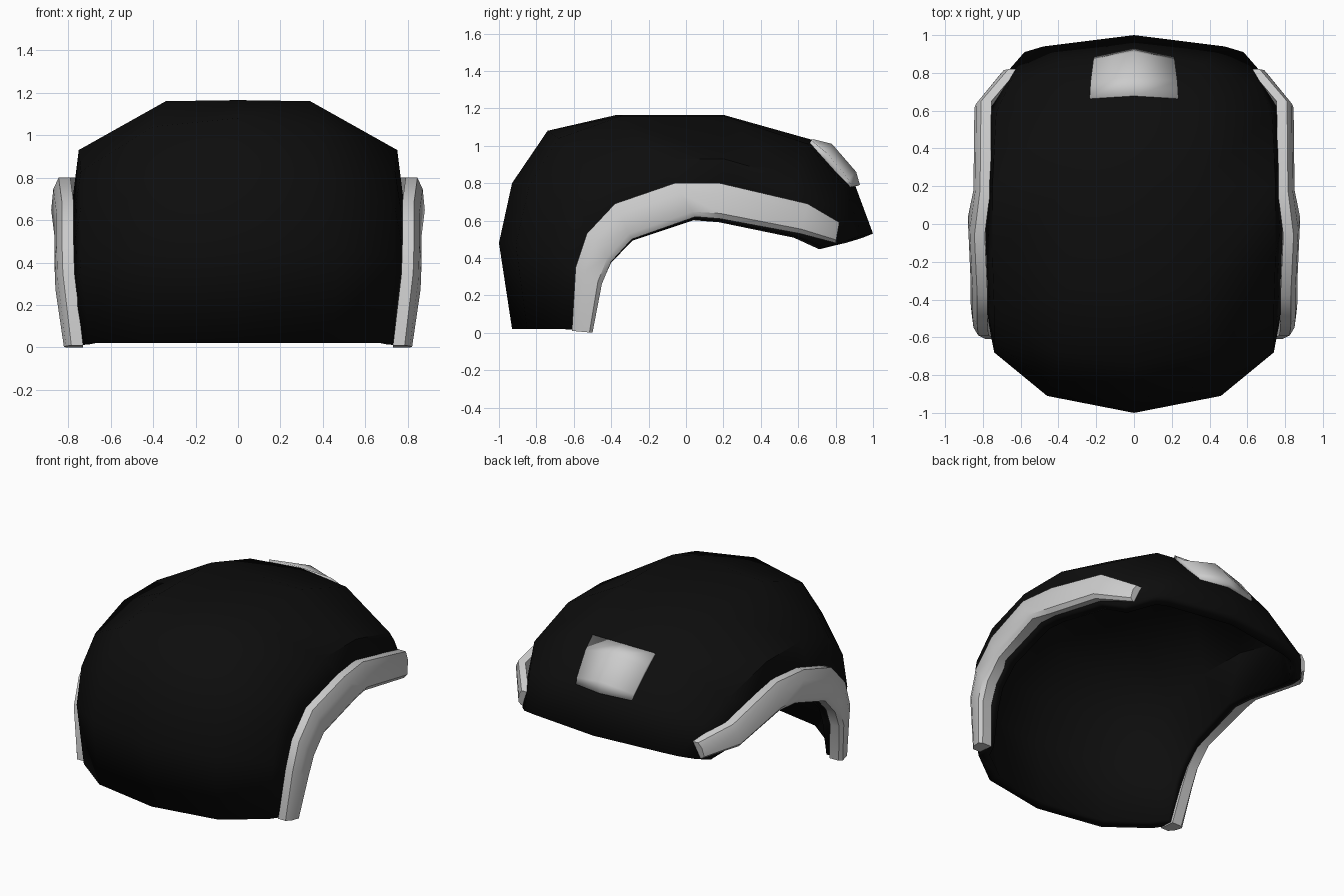
import bpy, bmesh, math
from mathutils import Vector

if "Cube" in bpy.data.objects:
    bpy.data.objects.remove(bpy.data.objects["Cube"])


def loft(name, rows, closed=False, outward=None):
    """Skin a list of equal-length point rows; closed makes a capped tube."""
    bm = bmesh.new()
    grid = [[bm.verts.new(p) for p in row] for row in rows]
    n = len(rows[0])
    for a, b in zip(grid, grid[1:]):
        for j in range(n if closed else n - 1):
            k = (j + 1) % n
            bm.faces.new((a[j], a[k], b[k], b[j]))
    if closed:
        bm.faces.new(grid[0])
        bm.faces.new(grid[-1])
    bmesh.ops.recalc_face_normals(bm, faces=bm.faces)
    bm.normal_update()
    if outward and sum((f.normal for f in bm.faces), Vector()).dot(Vector(outward)) < 0:
        bmesh.ops.reverse_faces(bm, faces=bm.faces)
    mesh = bpy.data.meshes.new(name)
    bm.to_mesh(mesh)
    bm.free()
    obj = bpy.data.objects.new(name, mesh)
    bpy.context.collection.objects.link(obj)
    return obj


def smooth(obj, angle):
    bpy.ops.object.select_all(action='DESELECT')
    obj.select_set(True)
    bpy.context.view_layer.objects.active = obj
    bpy.ops.object.shade_smooth_by_angle(angle=math.radians(angle))


def thicken(obj, depth):
    mod = obj.modifiers.new("thickness", 'SOLIDIFY')
    mod.thickness = depth
    mod.offset = -1


def mirrored(half):
    """Half row starting on the centre line -> full row across x."""
    return [(-x, y, z) for x, y, z in half[:0:-1]] + half


# Shell: ribs from the front bottom over the crown to the back brim,
# each running from the centre line to the side opening
shell_ribs = [
    [(0, -.93, .02), (.45, -.85, .02), (.70, -.66, .02), (.77, -.53, .01)],
    [(0, -1.0, .48), (.46, -.91, .47), (.74, -.68, .42), (.78, -.47, .26)],
    [(0, -.93, .80), (.44, -.84, .78), (.74, -.63, .66), (.79, -.41, .38)],
    [(0, -.74, 1.08), (.40, -.68, 1.04), (.74, -.48, .83), (.79, -.29, .50)],
    [(0, -.37, 1.165), (.34, -.34, 1.16), (.75, -.16, .93), (.79, .04, .61)],
    [(0, .20, 1.165), (.34, .20, 1.16), (.75, .20, .93), (.79, .18, .60)],
    [(0, .68, 1.03), (.36, .65, 1.01), (.73, .59, .82), (.78, .60, .52)],
    [(0, .90, .80), (.36, .85, .78), (.66, .74, .69), (.71, .75, .46)],
    [(0, 1.0, .53), (.48, .94, .52), (.58, .91, .51), (.65, .83, .48)],
]
shell = loft("shell", [mirrored(r) for r in shell_ribs], outward=(0, 0, 1))
thicken(shell, 0.07)
smooth(shell, 50)
black = bpy.data.materials.new("black")
black.diffuse_color = (0.004, 0.004, 0.004, 1)
black.use_nodes = True
black.node_tree.nodes["Principled BSDF"].inputs["Base Color"].default_value = black.diffuse_color
shell.data.materials.append(black)

# Edge trims: outer y,z / inner y,z / greatest x at each station
trim_path = [
    (-.61, .01, -.50, .00, .82),
    (-.59, .35, -.45, .26, .86),
    (-.53, .53, -.40, .38, .865),
    (-.38, .69, -.29, .50, .865),
    (-.06, .80, .05, .62, .88),
    (.18, .80, .18, .61, .85),
    (.65, .69, .61, .53, .845),
    (.82, .59, .80, .48, .70),
]
for side, label in ((1, "right"), (-1, "left")):
    rows = []
    for oy, oz, iy, iz, x in trim_path:
        section = ((0, .09), (0, .035), (.3, .01), (.85, 0), (1, .02), (1, .09))
        rows.append([(side * (x - dx), oy + (iy - oy) * t, oz + (iz - oz) * t)
                     for t, dx in section])
    smooth(loft(label + "_edge_trim", rows, closed=True), 40)

# Back plate: small raised panel, ridged on the centre line
plate_rows = [
    [(0, .68, 1.035), (.235, .67, 1.03)],
    [(0, .78, 1.01), (.23, .755, .96)],
    [(0, .91, .86), (.215, .87, .82)],
    [(0, .93, .79), (.21, .885, .78)],
]
plate = loft("back_plate", [mirrored(r) for r in plate_rows], outward=(0, 1, 1))
thicken(plate, 0.05)
smooth(plate, 40)
